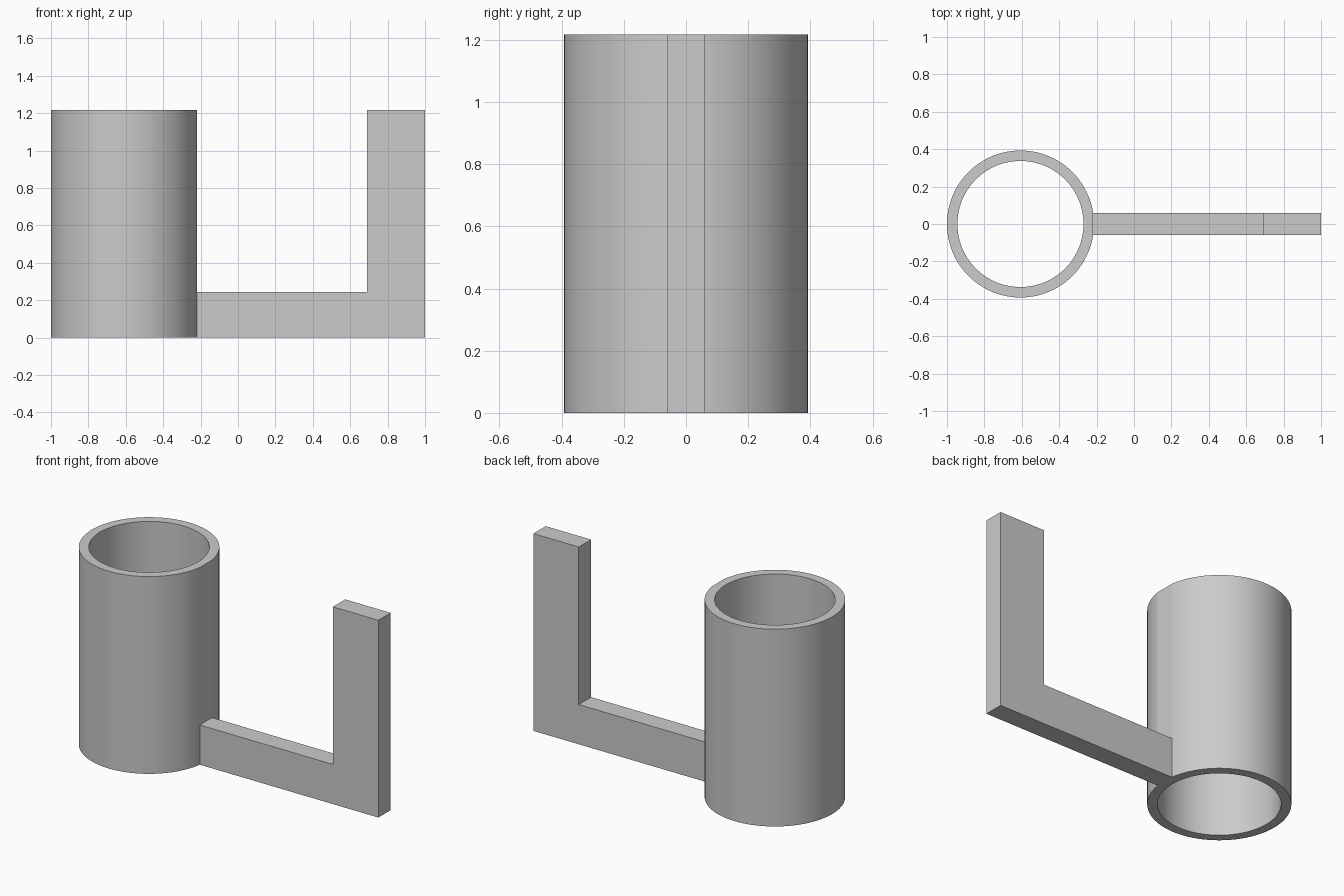
import bpy, bmesh
from math import asin, cos, sin, pi

old = bpy.data.objects.get("Cube")
if old:
    bpy.data.objects.remove(old, do_unlink=True)

grey = bpy.data.materials.new("plain grey")
grey.use_nodes = True
COLOUR = (0.6, 0.6, 0.6, 1)
grey.diffuse_color = COLOUR
grey.node_tree.nodes["Principled BSDF"].inputs["Base Color"].default_value = COLOUR

HEIGHT, HALF = 1.217, 0.06
CENTRE, OUTER, INNER = -0.607, 0.393, 0.337
SIDES = 96


def finish(name, bm, smooth=False):
    bmesh.ops.recalc_face_normals(bm, faces=bm.faces)
    mesh = bpy.data.meshes.new(name)
    bm.to_mesh(mesh)
    bm.free()
    mesh.materials.append(grey)
    obj = bpy.data.objects.new(name, mesh)
    bpy.context.collection.objects.link(obj)
    if smooth:
        bpy.ops.object.select_all(action="DESELECT")
        bpy.context.view_layer.objects.active = obj
        obj.select_set(True)
        bpy.ops.object.shade_smooth_by_angle(angle=0.12)


# Open tube, with one narrow flat strip up the side that meets the arm
start = asin(HALF / OUTER)
angles = [start + (2 * pi - 2 * start) * i / SIDES for i in range(SIDES + 1)]
bm = bmesh.new()
rings = [[bm.verts.new((CENTRE + r * cos(a), r * sin(a), z)) for a in angles]
         for r, z in ((OUTER, 0), (OUTER, HEIGHT), (INNER, HEIGHT), (INNER, 0))]
for k, ring in enumerate(rings):
    nxt = rings[(k + 1) % 4]
    for i in range(len(angles)):
        j = (i + 1) % len(angles)
        bm.faces.new((ring[i], ring[j], nxt[j], nxt[i]))
# Round off the inner wall across the flat strip
closing = [e for e in bm.edges
           if all((v.co.x - CENTRE) ** 2 + v.co.y ** 2 < (INNER + 0.01) ** 2 for v in e.verts)
           and abs(e.verts[0].co.z - e.verts[1].co.z) < 0.01
           and e.calc_length() > HALF]
made = bmesh.ops.subdivide_edges(bm, edges=closing, cuts=5)
for v in [g for g in made["geom_inner"] if isinstance(g, bmesh.types.BMVert)]:
    v.co.x = CENTRE + (INNER ** 2 - v.co.y ** 2) ** 0.5
finish("tube", bm, smooth=True)

# L-shaped handle: low arm and upright post in one piece
joint = CENTRE + OUTER * cos(start)
profile = [(joint, 0), (1, 0), (1, HEIGHT), (0.69, HEIGHT), (0.69, 0.245), (joint, 0.245)]
bm = bmesh.new()
face = bm.faces.new([bm.verts.new((x, -HALF, z)) for x, z in profile])
side = bmesh.ops.extrude_face_region(bm, geom=[face])
bmesh.ops.translate(bm, vec=(0, 2 * HALF, 0),
                    verts=[g for g in side["geom"] if isinstance(g, bmesh.types.BMVert)])
finish("handle", bm)
